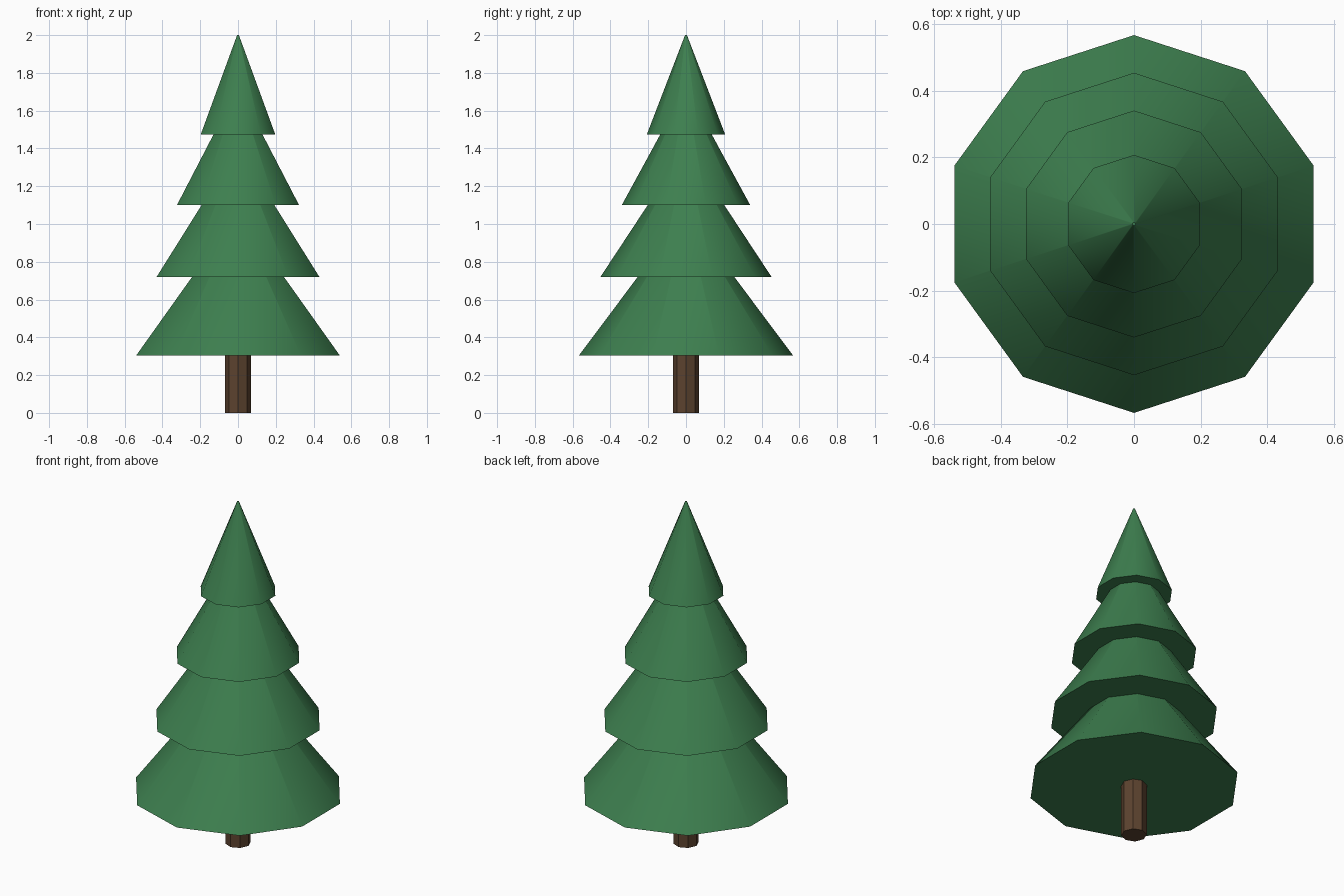
import bpy
import math

cube = bpy.data.objects.get("Cube")
if cube:
    bpy.data.objects.remove(cube, do_unlink=True)


def make_material(name, rgb):
    mat = bpy.data.materials.new(name)
    mat.use_nodes = True
    color = (*rgb, 1.0)
    mat.diffuse_color = color
    mat.node_tree.nodes["Principled BSDF"].inputs["Base Color"].default_value = color
    return mat


def add_frustum(name, sides, bottom, top, r_bottom, r_top, mat):
    """Upright frustum between two heights, smooth wherever faces meet softly."""
    bpy.ops.mesh.primitive_cone_add(
        vertices=sides, radius1=r_bottom, radius2=r_top, depth=top - bottom,
        location=(0, 0, (bottom + top) / 2))
    obj = bpy.context.object
    obj.name = name
    obj.data.name = name
    obj.data.materials.append(mat)
    bpy.ops.object.shade_smooth_by_angle(angle=math.radians(40))
    return obj


green = make_material("pine green", (0.047, 0.212, 0.078))
brown = make_material("bark brown", (0.107, 0.056, 0.028))

# Trunk: eight flat sides, running up into the lowest tier
add_frustum("trunk", 8, 0, 0.4, 0.068, 0.068, brown)

# Foliage: four stacked ten-sided cones (bottom height, tip height, radius)
tiers = [
    ("lowest_foliage", 0.305, 1.055, 0.566),
    ("lower_foliage", 0.72, 1.40, 0.453),
    ("upper_foliage", 1.10, 1.715, 0.34),
    ("top_foliage", 1.475, 2.0, 0.207),
]
for name, bottom, tip, radius in tiers:
    add_frustum(name, 10, bottom, tip, radius, 0.005, green)
